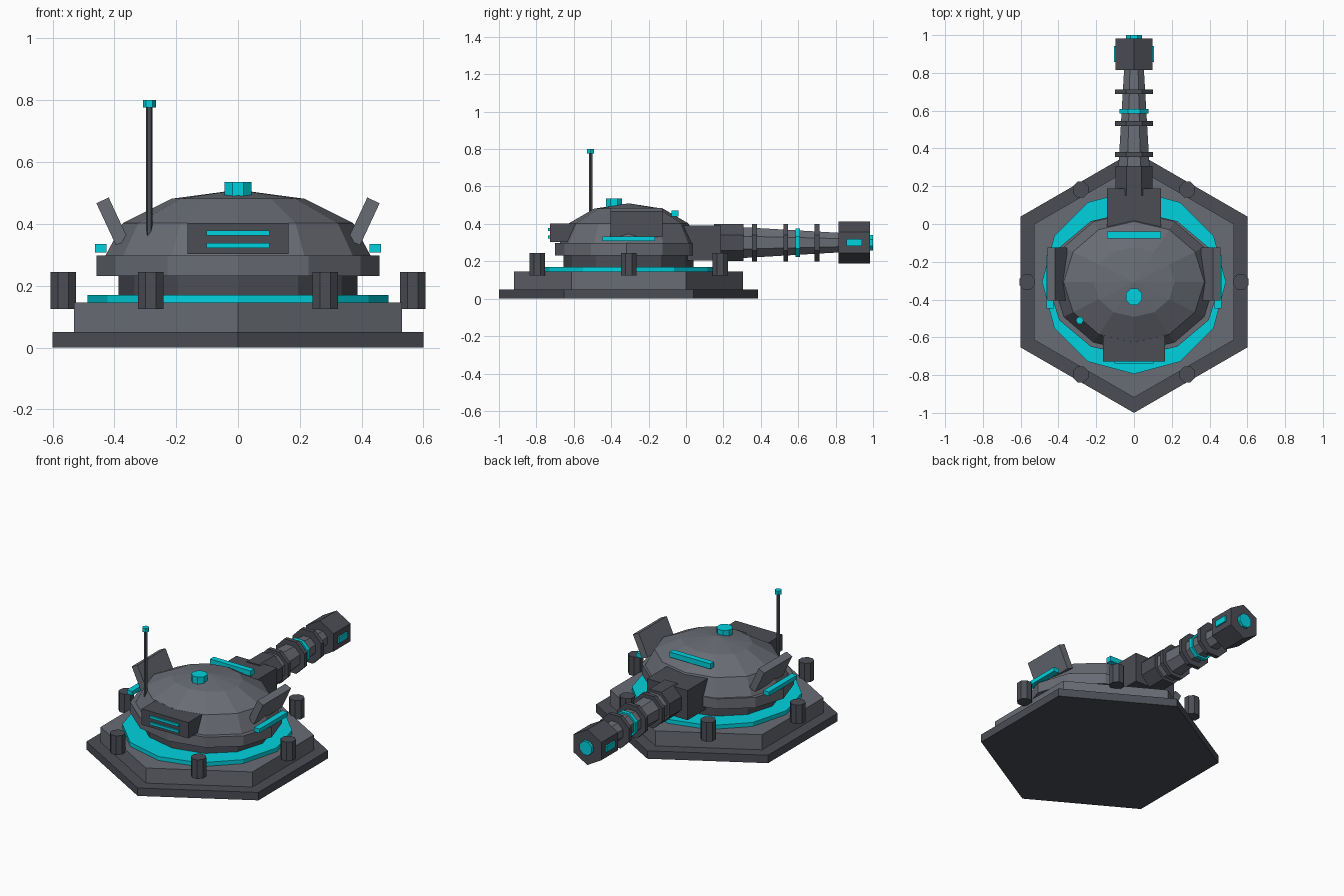
import bpy, bmesh, math
from mathutils import Matrix, Vector

if "Cube" in bpy.data.objects:
    bpy.data.objects.remove(bpy.data.objects["Cube"])

CY = -0.307      # centre of the base in y
GZ = 0.30        # height of the gun axis
cyan = bpy.data.materials.new("cyan_glow")
cyan.diffuse_color = (0.0, 0.65, 0.74, 1)
cyan.use_nodes = True
cyan.node_tree.nodes["Principled BSDF"].inputs["Base Color"].default_value = cyan.diffuse_color
dark = bpy.data.materials.new("dark_grey")
dark.diffuse_color = (0.07, 0.075, 0.09, 1)
dark.use_nodes = True
dark.node_tree.nodes["Principled BSDF"].inputs["Base Color"].default_value = dark.diffuse_color
grey = bpy.data.materials.new("mid_grey")
grey.diffuse_color = (0.14, 0.15, 0.175, 1)
grey.use_nodes = True
grey.node_tree.nodes["Principled BSDF"].inputs["Base Color"].default_value = grey.diffuse_color


def finish(name, bm, mat):
    bmesh.ops.recalc_face_normals(bm, faces=bm.faces)
    me = bpy.data.meshes.new(name)
    bm.to_mesh(me)
    bm.free()
    ob = bpy.data.objects.new(name, me)
    bpy.context.collection.objects.link(ob)
    me.materials.append(mat)
    return ob


def lathe(name, profile, sides, loc, mat, start=0.0, along_y=False, sy=1.0):
    """Closed faceted solid from (radius, height) pairs; radius 0 closes to a point."""
    bm = bmesh.new()
    rings = []
    for r, h in profile:
        if r == 0:
            rings.append([bm.verts.new((0, 0, h))])
            continue
        angs = [math.radians(start) + math.tau * i / sides for i in range(sides)]
        rings.append([bm.verts.new((r * math.cos(a), sy * r * math.sin(a), h)) for a in angs])
    for a, b in zip(rings, rings[1:]):
        for i in range(sides):
            j = (i + 1) % sides
            bm.faces.new((a[i], a[j], b[0]) if len(b) == 1 else (a[i], a[j], b[j], b[i]))
    for ring in (rings[0], rings[-1]):
        if len(ring) > 1:
            bm.faces.new(ring)
    m = Matrix.Translation(loc)
    if along_y:
        m = m @ Matrix.Rotation(math.radians(-90), 4, 'X')
    bm.transform(m)
    return finish(name, bm, mat)


def box(name, lo, hi, mat, tilt=0.0):
    """Box between two corners, optionally tilted about y."""
    lo, hi = Vector(lo), Vector(hi)
    bm = bmesh.new()
    bmesh.ops.create_cube(bm, size=1)
    bm.transform(Matrix.Translation((lo + hi) / 2)
                 @ Matrix.Rotation(math.radians(tilt), 4, 'Y')
                 @ Matrix.Diagonal((*(hi - lo), 1)))
    return finish(name, bm, mat)


# Stepped hexagonal base
lathe("base_plate", [(0.693, 0), (0.693, 0.05)], 6, (0, CY, 0), dark, 90)
lathe("base_step", [(0.612, 0.05), (0.612, 0.145)], 6, (0, CY, 0), grey, 90)
lathe("glow_ring", [(0.487, 0.145), (0.487, 0.17)], 12, (0, CY, 0), cyan)

# Posts around the base
for i in range(6):
    a = math.tau * i / 6
    lathe(f"base_post_{i + 1}", [(0.045, 0.125), (0.045, 0.245)], 8,
          (0.565 * math.cos(a), CY + 0.565 * math.sin(a), 0), dark, 22.5)

# Turret body
lathe("turret_collar", [(0.387, 0.17), (0.387, 0.235)], 12, (0, CY, 0), dark, sy=0.9)
lathe("turret_skirt", [(0.457, 0.232), (0.457, 0.297)], 12, (0, CY - 0.01, 0), grey, sy=0.84)
dome = [(0.43 * math.cos(math.radians(t)), 0.295 + 0.215 * math.sin(math.radians(t)))
        for t in (0, 30, 60)] + [(0, 0.51)]
lathe("turret_dome", dome, 12, (0, CY, 0), grey, sy=0.86)

# Hatch light, sight strip and antenna
lathe("hatch_light", [(0.047, 0.48), (0.047, 0.535)], 8, (0, -0.385, 0), cyan, 22.5)
box("sight_strip", (-0.142, -0.077, 0.44), (0.142, -0.04, 0.473), cyan)
lathe("antenna_mast", [(0.011, 0.36), (0.011, 0.778)], 6, (-0.287, -0.51, 0), dark)
lathe("antenna_tip", [(0.021, 0.776), (0.021, 0.8)], 6, (-0.287, -0.51, 0), cyan)

# Vent box at the front
box("vent_box", (-0.163, -0.728, 0.302), (0.163, -0.55, 0.402), dark)
for k, z in enumerate((0.33, 0.37)):
    box(f"vent_slat_{k + 1}", (-0.102, -0.738, z - 0.008), (0.102, -0.72, z + 0.008), cyan)

# Tilted armour plates and side light strips
for s, side in ((1, "right"), (-1, "left")):
    x = 0.4065 * s
    box(f"{side}_armour_plate", (x - 0.022, -0.405, 0.333), (x + 0.022, -0.125, 0.483), grey, 25 * s)
    xs = sorted((0.425 * s, 0.463 * s))
    box(f"{side}_light_strip", (xs[0], -0.447, 0.308), (xs[1], -0.165, 0.334), cyan)

# Gun mount and barrel
box("gun_mantlet", (-0.142, -0.03, 0.205), (0.142, 0.187, 0.392), dark)
lathe("gun_sleeve", [(0.107, 0.15), (0.107, 0.307)], 8, (0, 0, GZ), dark, 22.5, True)
lathe("gun_barrel", [(0.09, 0.29), (0.056, 0.83)], 8, (0, 0, GZ), grey, 22.5, True)
for k, y in enumerate((0.367, 0.533, 0.70)):
    lathe(f"barrel_ring_{k + 1}", [(0.108, y - 0.013), (0.108, y + 0.013)], 8,
          (0, 0, GZ), dark, 22.5, True)
lathe("barrel_glow_ring", [(0.082, 0.585), (0.082, 0.61)], 8, (0, 0, GZ), cyan, 22.5, True)

# Muzzle block with lights
lathe("muzzle_block", [(0.112, 0.815), (0.112, 0.983)], 6, (0, 0, GZ), dark, 90, True)
lathe("muzzle_light", [(0.045, 0.975), (0.045, 1.0)], 8, (0, 0, GZ), cyan, 22.5, True)
for s, side in ((1, "right"), (-1, "left")):
    xs = sorted((0.08 * s, 0.107 * s))
    box(f"{side}_muzzle_slot", (xs[0], 0.857, 0.281), (xs[1], 0.942, 0.319), cyan)
